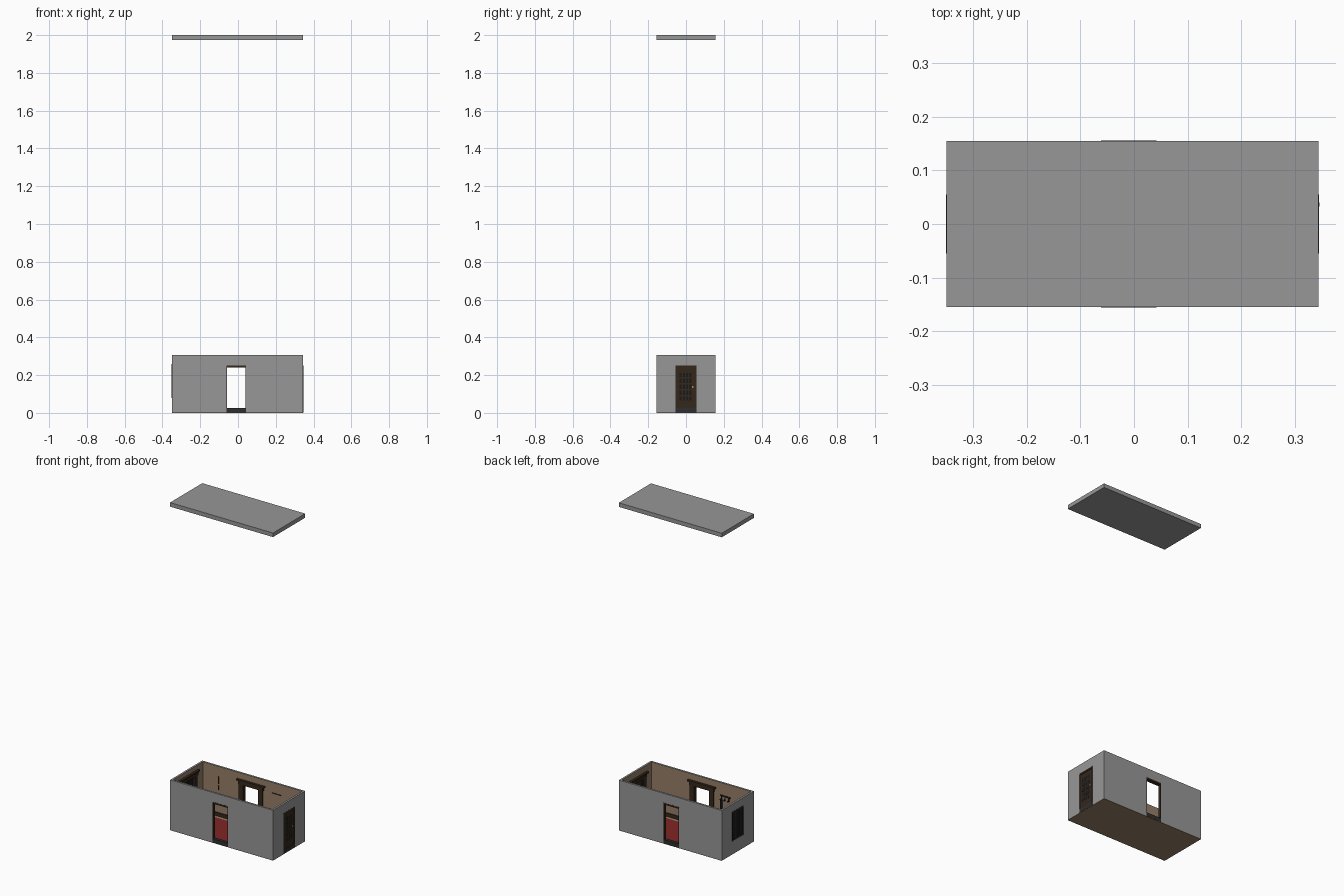
import bpy, bmesh
from mathutils import Vector

if "Cube" in bpy.data.objects:
    bpy.data.objects.remove(bpy.data.objects["Cube"])

X0, X1, Y0, Y1 = -0.35, 0.345, -0.155, 0.155
H, T, F = 0.307, 0.012, 0.004      # wall height, wall thickness, floor thickness


def mat(name, r, g, b):
    m = bpy.data.materials.new(name)
    m.diffuse_color = (r, g, b, 1)
    m.use_nodes = True
    m.node_tree.nodes["Principled BSDF"].inputs["Base Color"].default_value = m.diffuse_color
    return m


GREY = mat("outer grey", 0.31, 0.31, 0.31)
TAN = mat("plaster tan", 0.30, 0.21, 0.14)
WOOD = mat("dark wood", 0.035, 0.02, 0.011)
BLACK = mat("near black", 0.01, 0.01, 0.011)
STEP = mat("charcoal step", 0.03, 0.028, 0.028)
RED = mat("carpet red", 0.22, 0.018, 0.018)
BRASS = mat("brass", 0.45, 0.25, 0.07)


def build(name, boxes, *mats):
    """One object from a list of (x0, x1, y0, y1, z0, z1) boxes."""
    bm = bmesh.new()
    for x0, x1, y0, y1, z0, z1 in boxes:
        vs = bmesh.ops.create_cube(bm, size=1)["verts"]
        for v in vs:
            v.co = Vector(((x0 + x1) / 2 + v.co.x * (x1 - x0),
                           (y0 + y1) / 2 + v.co.y * (y1 - y0),
                           (z0 + z1) / 2 + v.co.z * (z1 - z0)))
    me = bpy.data.meshes.new(name)
    bm.to_mesh(me)
    bm.free()
    for m in mats:
        me.materials.append(m)
    ob = bpy.data.objects.new(name, me)
    bpy.context.collection.objects.link(ob)
    return ob


def on_wall(side, u0, u1, d0, d1, z0, z1):
    """Box given along a wall (u) and by depth inward from its outer face (d)."""
    if side == "front":
        return (u0, u1, Y0 + d0, Y0 + d1, z0, z1)
    if side == "back":
        return (u0, u1, Y1 - d1, Y1 - d0, z0, z1)
    if side == "right":
        return (X1 - d1, X1 - d0, u0, u1, z0, z1)
    return (X0 + d0, X0 + d1, u0, u1, z0, z1)


# floor, carpet and lifted roof
build("floor", [(X0, X1, Y0, Y1, 0, F)], TAN)
build("carpet", [(-0.31, 0.305, -0.115, 0.115, F, F + 0.003)], RED)
build("roof", [(X0, X1, Y0, Y1, 1.975, 2.0)], GREY)

# side: wall start, end, opening start, end, bottom, top
SIDES = {
    "front": (X0, X1, -0.062, 0.042, F, 0.25),
    "back": (X0, X1, -0.062, 0.042, F, 0.25),
    "right": (Y0 + T, Y1 - T, -0.055, 0.055, F, 0.25),
    "left": (Y0 + T, Y1 - T, -0.055, 0.055, 0.08, 0.26),
}
INWARD = {"front": (0, 1, 0), "back": (0, -1, 0), "right": (-1, 0, 0), "left": (1, 0, 0)}

for side, (a, b, o0, o1, zb, zt) in SIDES.items():
    # wall pieces round the opening, tan on the inner faces
    pieces = [on_wall(side, a, o0, 0, T, F, H), on_wall(side, o1, b, 0, T, F, H),
              on_wall(side, o0, o1, 0, T, zt, H)]
    if zb > F:
        pieces.append(on_wall(side, o0, o1, 0, T, F, zb))
    wall = build(side + "_wall", pieces, GREY, TAN)
    for p in wall.data.polygons:
        if p.normal.dot(Vector(INWARD[side])) > 0.9:
            p.material_index = 1

    # inner frame: posts, head board and cap
    i0, i1 = T, T + 0.008
    frame = [on_wall(side, o0 - 0.028, o0, i0, i1, zb, zt),
             on_wall(side, o1, o1 + 0.028, i0, i1, zb, zt),
             on_wall(side, o0 - 0.032, o1 + 0.032, i0, i1 + 0.002, zt - 0.01, zt + 0.012),
             on_wall(side, o0 - 0.042, o1 + 0.042, i0, i1 + 0.007, zt + 0.012, zt + 0.02)]
    # lining through the wall
    frame += [on_wall(side, o0, o0 + 0.003, -0.001, T, zb, zt),
              on_wall(side, o1 - 0.003, o1, -0.001, T, zb, zt),
              on_wall(side, o0, o1, -0.001, T, zt - 0.01, zt)]
    if side == "left":
        frame.append(on_wall(side, o0 - 0.036, o1 + 0.036, i0, i1 + 0.006, zb - 0.012, zb))
    build(side + "_frame", frame, WOOD)

    # baseboard and step
    if side == "left":
        build("left_baseboard", [on_wall(side, a, b, T, T + 0.004, F, 0.026)], WOOD)
    else:
        build(side + "_baseboard", [on_wall(side, a + T, o0 - 0.028, T, T + 0.004, F, 0.026),
                                    on_wall(side, o1 + 0.028, b - T, T, T + 0.004, F, 0.026)], WOOD)
        build(side + "_step", [on_wall(side, o0, o1, -0.001, T + 0.006, 0.002, 0.026)], STEP)

# right door with small dark panes on both faces
build("right_door", [on_wall("right", -0.052, 0.052, 0.002, 0.009, 0.026, 0.24)], WOOD)
panes = []
for r in range(5):
    for c in range(4):
        u, z = -0.034 + c * 0.017, 0.065 + r * 0.031
        for d in (0.001, 0.009):
            panes.append(on_wall("right", u, u + 0.011, d, d + 0.001, z, z + 0.023))
build("door_panes", panes, BLACK)
build("door_handle", [on_wall("right", 0.033, 0.040, d, d + 0.004, 0.132, 0.142)
                      for d in (-0.002, 0.009)], BRASS)

# left window with glazing bars
build("left_window", [on_wall("left", -0.052, 0.052, 0.003, 0.008, 0.08, 0.25)], BLACK)
bars = [on_wall("left", u - 0.002, u + 0.002, 0.001, 0.010, 0.08, 0.25) for u in (-0.018, 0.018)]
bars += [on_wall("left", -0.052, 0.052, 0.001, 0.010, z, z + 0.004) for z in (0.08, 0.135, 0.19)]
build("window_bars", bars, STEP)

# small wall fittings: hanging rods, rail and coat hooks
w = T + 0.003
build("hanging_rod", [on_wall("back", -0.232, -0.229, T, w, 0.20, 0.245),
                      on_wall("back", -0.232, -0.229, T, w, 0.165, 0.19)], WOOD)
build("wall_rail", [on_wall("back", 0.13, 0.19, T, w, 0.240, 0.245)], WOOD)
hooks = [on_wall("front", -0.20, -0.13, T, w, 0.225, 0.233)]
for u in (-0.19, -0.165, -0.14):
    hooks += [on_wall("front", u - 0.003, u + 0.003, T, T + 0.014, 0.205, 0.211),
              on_wall("front", u - 0.003, u + 0.003, T, w, 0.205, 0.225)]
hooks.append(on_wall("front", -0.148, -0.136, T, T + 0.008, 0.15, 0.205))
build("coat_hooks", hooks, BLACK)
